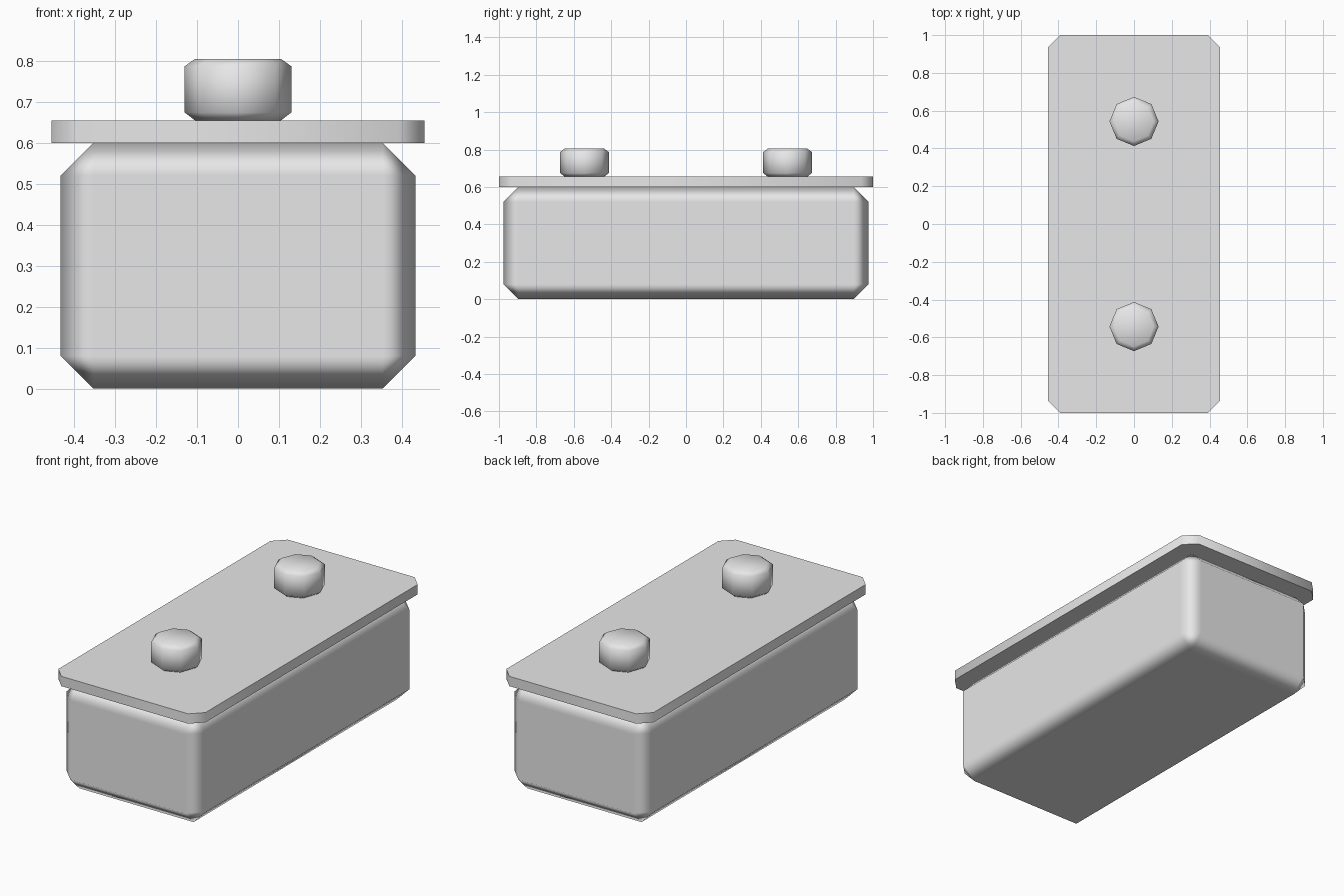
import bpy, bmesh, math

if "Cube" in bpy.data.objects:
    bpy.data.objects.remove(bpy.data.objects["Cube"])

grey = bpy.data.materials.new("light_grey")
grey.diffuse_color = (0.8, 0.8, 0.8, 1)
grey.use_nodes = True
grey.node_tree.nodes["Principled BSDF"].inputs["Base Color"].default_value = grey.diffuse_color


def finish(bm, name):
    bmesh.ops.recalc_face_normals(bm, faces=bm.faces)
    mesh = bpy.data.meshes.new(name)
    bm.to_mesh(mesh)
    bm.free()
    mesh.materials.append(grey)
    mesh.shade_smooth()
    ob = bpy.data.objects.new(name, mesh)
    bpy.context.collection.objects.link(ob)
    return ob


def box(size, z):
    bm = bmesh.new()
    bmesh.ops.create_cube(bm, size=1)
    bmesh.ops.scale(bm, vec=size, verts=bm.verts)
    bmesh.ops.translate(bm, vec=(0, 0, z + size[2] / 2), verts=bm.verts)
    return bm


# Case body: chamfered on every edge, with soft shading across the chamfers
body = finish(box((0.866, 1.954, 0.6), 0), "case_body")
bev = body.modifiers.new("chamfer", 'BEVEL')
bev.width = 0.08
bev.segments = 1
bev.harden_normals = True

# Lid plate: only the upright corners are chamfered
bm = box((0.91, 2.0, 0.055), 0.6)
uprights = [e for e in bm.edges if abs(e.verts[0].co.z - e.verts[1].co.z) > 0.01]
bmesh.ops.bevel(bm, geom=uprights, offset=0.063, segments=1, affect='EDGES')
lid = finish(bm, "lid_plate")
lid.data.set_sharp_from_angle(angle=math.radians(60))

# Two eight-sided knobs with chamfered rims, smooth all over
profile = [(0.105, 0.655), (0.13, 0.674), (0.13, 0.787), (0.105, 0.805)]
for name, y in (("front_knob", -0.543), ("back_knob", 0.543)):
    bm = bmesh.new()
    rings = [[bm.verts.new((r * math.cos(i * math.pi / 4),
                            y + r * math.sin(i * math.pi / 4), z))
              for i in range(8)] for r, z in profile]
    for a, b in zip(rings, rings[1:]):
        for i in range(8):
            j = (i + 1) % 8
            bm.faces.new((a[i], a[j], b[j], b[i]))
    bm.faces.new(rings[0][::-1])
    bm.faces.new(rings[-1])
    finish(bm, name)
